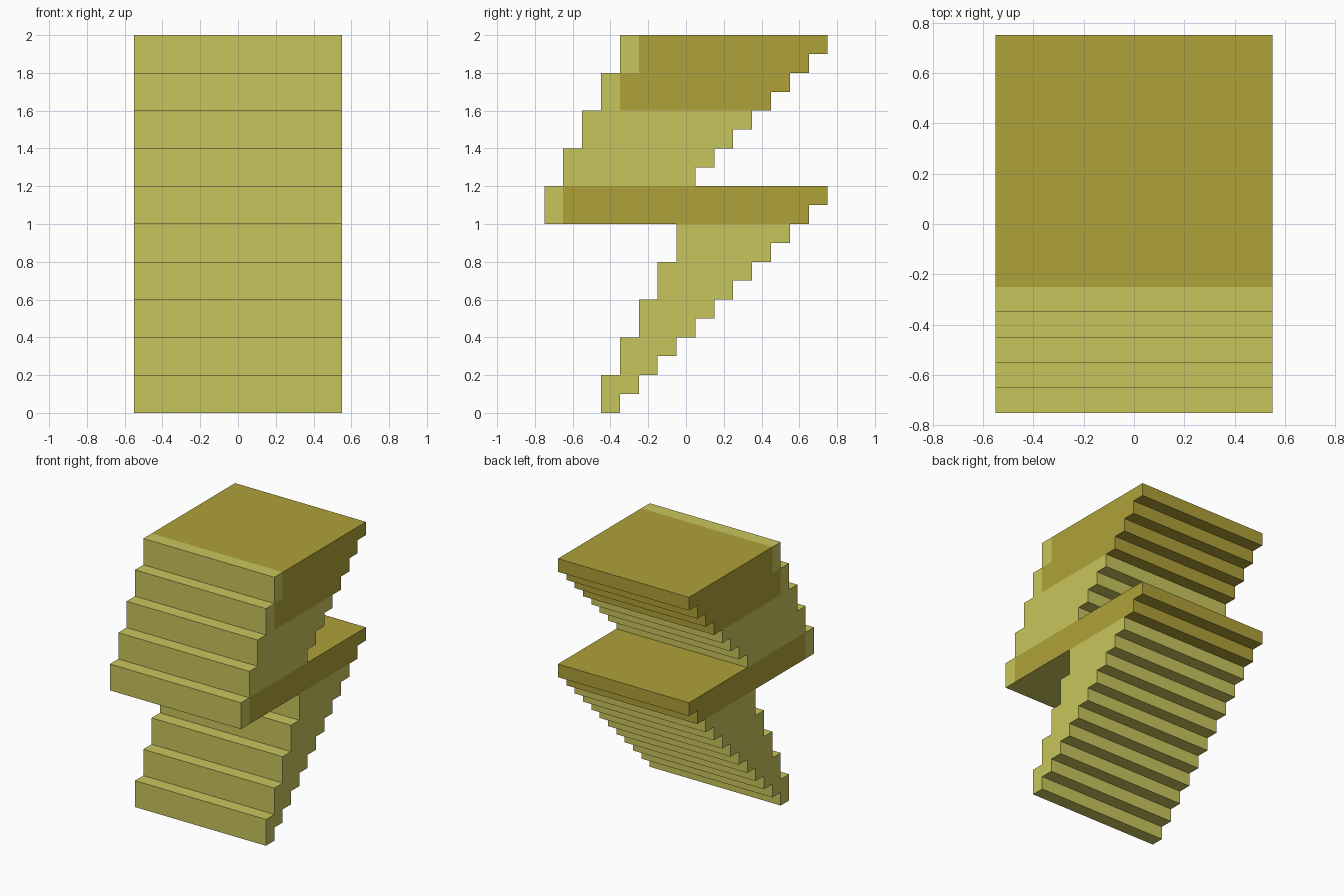
import bpy, bmesh

if "Cube" in bpy.data.objects:
    bpy.data.objects.remove(bpy.data.objects["Cube"])

W = 0.55      # half width
S = 0.1       # grid unit of the stair profile


def material(name, rgb):
    m = bpy.data.materials.new(name)
    m.diffuse_color = (*rgb, 1.0)
    m.use_nodes = True
    m.node_tree.nodes["Principled BSDF"].inputs["Base Color"].default_value = m.diffuse_color
    return m


LIGHT = material("pale_yellow", (0.584, 0.558, 0.107))
DARK = material("dark_ochre", (0.429, 0.356, 0.041))


def is_dark(y, z, down):
    """Ochre zones: landing slab and the top two steps, behind a pale nosing."""
    if 1.0 < z < 1.2:
        return y > -0.65 and not (down and y < 0)
    if 1.6 < z < 1.8:
        return y > -0.35
    return z > 1.8 and y > -0.25


def stair_part(name, rows):
    """Extrude a stepped profile; rows = (level, front, back) in tenths."""
    cells = {(j, k) for k, a, b in rows for j in range(a, b)}
    bm = bmesh.new()

    def quad(pts, j, k, down=False):
        f = bm.faces.new([bm.verts.new(p) for p in pts])
        f.material_index = int(is_dark(j * S - 0.70, k * S + 0.05, down))

    for j, k in cells:
        y0, y1 = j * S - 0.75, (j + 1) * S - 0.75
        z0, z1 = k * S, (k + 1) * S
        ring = [(y0, z0), (y1, z0), (y1, z1), (y0, z1)]
        quad([(W, y, z) for y, z in ring], j, k)
        quad([(-W, y, z) for y, z in reversed(ring)], j, k)
        # outer walls only where no neighbouring cell exists
        for i, (dj, dk) in enumerate([(0, -1), (1, 0), (0, 1), (-1, 0)]):
            if (j + dj, k + dk) not in cells:
                p, q = ring[i], ring[(i + 1) % 4]
                quad([(W, *p), (-W, *p), (-W, *q), (W, *q)], j, k, dk < 0)

    bmesh.ops.remove_doubles(bm, verts=bm.verts, dist=1e-4)
    bmesh.ops.dissolve_limit(bm, angle_limit=0.01, verts=bm.verts,
                             edges=bm.edges, delimit={'MATERIAL'})
    bmesh.ops.recalc_face_normals(bm, faces=bm.faces)
    me = bpy.data.meshes.new(name)
    bm.to_mesh(me)
    bm.free()
    me.materials.append(LIGHT)
    me.materials.append(DARK)
    bpy.context.collection.objects.link(bpy.data.objects.new(name, me))


# Lower flight: treads rise every two levels, underside every level
stair_part("lower_flight", [(k, 3 + k // 2, 4 + k) for k in range(10)])
# Landing slab with its stepped back edge
stair_part("landing", [(10, 0, 14), (11, 0, 15)])
# Upper flight ending in the top platform
stair_part("upper_flight", [(k, 1 + (k - 12) // 2, k - 4) for k in range(12, 20)])
